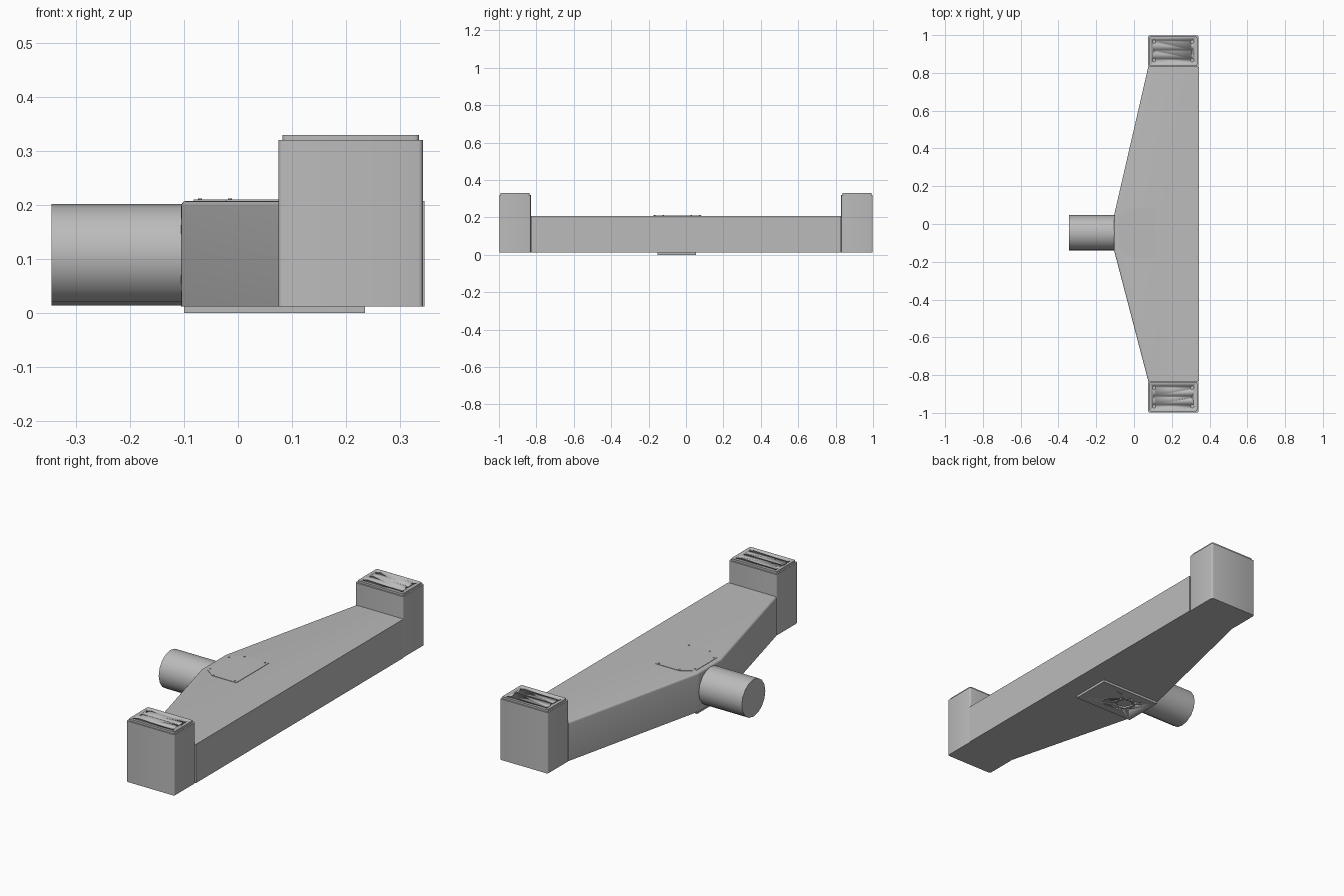
import bpy, bmesh, math
from mathutils import Matrix, Vector

cube = bpy.data.objects.get("Cube")
if cube:
    bpy.data.objects.remove(cube)

grey = bpy.data.materials.new("painted grey steel")
grey.use_nodes = True
COLOR = (0.5, 0.5, 0.5, 1)
grey.diffuse_color = COLOR
grey.node_tree.nodes["Principled BSDF"].inputs["Base Color"].default_value = COLOR


def finish(bm, name):
    bmesh.ops.recalc_face_normals(bm, faces=bm.faces)
    mesh = bpy.data.meshes.new(name)
    bm.to_mesh(mesh)
    bm.free()
    mesh.materials.append(grey)
    obj = bpy.data.objects.new(name, mesh)
    bpy.context.collection.objects.link(obj)
    bpy.ops.object.select_all(action='DESELECT')
    obj.select_set(True)
    bpy.context.view_layer.objects.active = obj
    bpy.ops.object.shade_smooth_by_angle(angle=math.radians(35))
    return obj


def prism(name, outline, z0, z1, radius=0, rounded=None):
    """Extrude an outline upward, rounding the edges chosen by a rule."""
    bm = bmesh.new()
    base = bm.faces.new([bm.verts.new((x, y, z0)) for x, y in outline])
    out = bmesh.ops.extrude_face_region(bm, geom=[base])
    for v in out["geom"]:
        if isinstance(v, bmesh.types.BMVert):
            v.co.z = z1
    if radius:
        edges = [e for e in bm.edges if rounded(*[v.co for v in e.verts])]
        bmesh.ops.bevel(bm, geom=edges, offset=radius, segments=3,
                        profile=0.5, affect='EDGES')
    return finish(bm, name)


def box(x0, x1, y0, y1):
    return [(x0, y0), (x1, y0), (x1, y1), (x0, y1)]


def discs(name, spots, z, depth, sides=16):
    """Short upright cylinders, one for each (x, y, radius)."""
    bm = bmesh.new()
    for x, y, r in spots:
        bmesh.ops.create_cone(bm, cap_ends=True, segments=sides, radius1=r,
                              radius2=r, depth=depth,
                              matrix=Matrix.Translation((x, y, z)))
    return finish(bm, name)


def drill(obj, spots, z, depth):
    cutter = discs("hole_cutter", spots, z, depth)
    cutter.hide_render = True
    mod = obj.modifiers.new("holes", 'BOOLEAN')
    mod.operation = 'DIFFERENCE'
    mod.solver = 'EXACT'
    mod.object = cutter
    bpy.context.view_layer.objects.active = obj
    bpy.ops.object.modifier_apply(modifier=mod.name)
    bpy.data.objects.remove(cutter)


def vertical(a, b):
    return abs(a.z - b.z) > 0.005


MID = -0.047   # centre line of the tube, hatch and base plate
BOTTOM, TOP = 0.012, 0.208

# Tapered main beam, softened along the slanted upper edges
half = [(0.345, -0.83), (0.345, 0.83), (0.075, 0.83),
        (-0.105, MID + 0.095), (-0.105, MID - 0.095), (0.075, -0.83)]
prism("main_beam", half, BOTTOM, TOP, 0.01,
      lambda a, b: max(a.x, b.x) < 0.1 and (min(a.z, b.z) > 0.1 or
                                           (vertical(a, b) and a.x < 0)))

# End pedestals with drilled mounting pads
for side, label in ((1, "rear"), (-1, "front")):
    prism(label + "_pedestal", box(0.075, 0.342, side * 0.83, side * 0.998),
          BOTTOM, 0.32, 0.008, vertical)
    pad = prism(label + "_mounting_pad",
                box(0.082, 0.335, side * 0.837, side * 0.992),
                0.319, 0.33, 0.008, vertical)
    holes = [(x, side * y, r) for x in (0.106, 0.308)
             for y, r in ((0.867, 0.009), (0.916, 0.005), (0.965, 0.009))]
    drill(pad, holes, 0.331, 0.016)

# Round tube leaving the narrow side
bm = bmesh.new()
bmesh.ops.create_cone(bm, cap_ends=True, segments=16, radius1=0.094,
                      radius2=0.094, depth=0.255,
                      matrix=Matrix.Translation((-0.2175, MID, 0.108))
                      @ Matrix.Rotation(math.pi / 2, 4, 'Y'))
finish(bm, "side_tube")

# Thin hatch cover and its screws
upper = [(0.115, 0.13), (-0.022, 0.13), (-0.082, 0.085)]
prism("hatch_cover",
      [(x, MID + y) for x, y in upper] + [(x, MID - y) for x, y in reversed(upper)],
      TOP - 0.002, TOP + 0.002)
screws = [(x, MID + s * y, 0.004) for s in (1, -1)
          for x, y in ((0.1, 0.12), (-0.015, 0.12), (-0.07, 0.075))]
discs("hatch_screws", screws, TOP + 0.002, 0.005, 10)

# Base plate with a ring of bolt holes around a central bore
plate = prism("base_plate", box(-0.1, 0.235, MID - 0.105, MID + 0.1), 0, 0.013)
center = Vector((0.02, MID - 0.002))
bolts = [(center.x + 0.054 * math.cos(k * math.tau / 12),
          center.y + 0.054 * math.sin(k * math.tau / 12), 0.006)
         for k in range(12)]
drill(plate, bolts + [(center.x, center.y, 0.038)], 0, 0.016)
